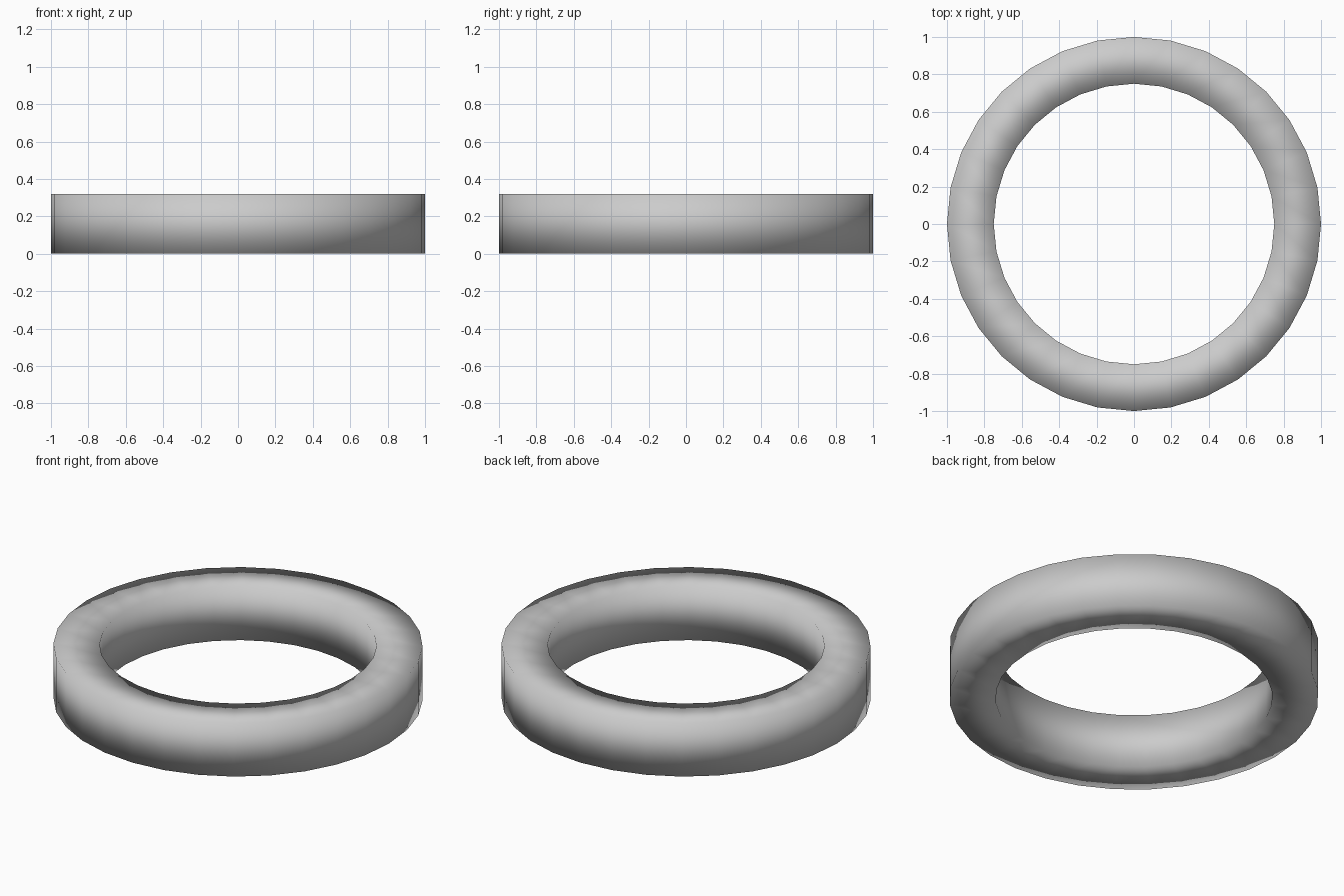
import bpy, bmesh
from math import cos, sin, pi

if "Cube" in bpy.data.objects:
    bpy.data.objects.remove(bpy.data.objects["Cube"])

SEGMENTS = 32
# Rectangular cross-section: (radius, height)
PROFILE = [(1.0, 0.0), (1.0, 0.32), (0.75, 0.32), (0.75, 0.0)]

# Sweep the profile around z into a closed ring
bm = bmesh.new()
rings = []
for i in range(SEGMENTS):
    a = 2 * pi * i / SEGMENTS
    rings.append([bm.verts.new((r * cos(a), r * sin(a), z)) for r, z in PROFILE])
for i in range(SEGMENTS):
    p, q = rings[i], rings[(i + 1) % SEGMENTS]
    for j in range(4):
        k = (j + 1) % 4
        bm.faces.new((p[j], q[j], q[k], p[k])).smooth = True
bmesh.ops.recalc_face_normals(bm, faces=bm.faces)

mesh = bpy.data.meshes.new("ring")
bm.to_mesh(mesh)
bm.free()
bpy.context.collection.objects.link(bpy.data.objects.new("ring", mesh))
